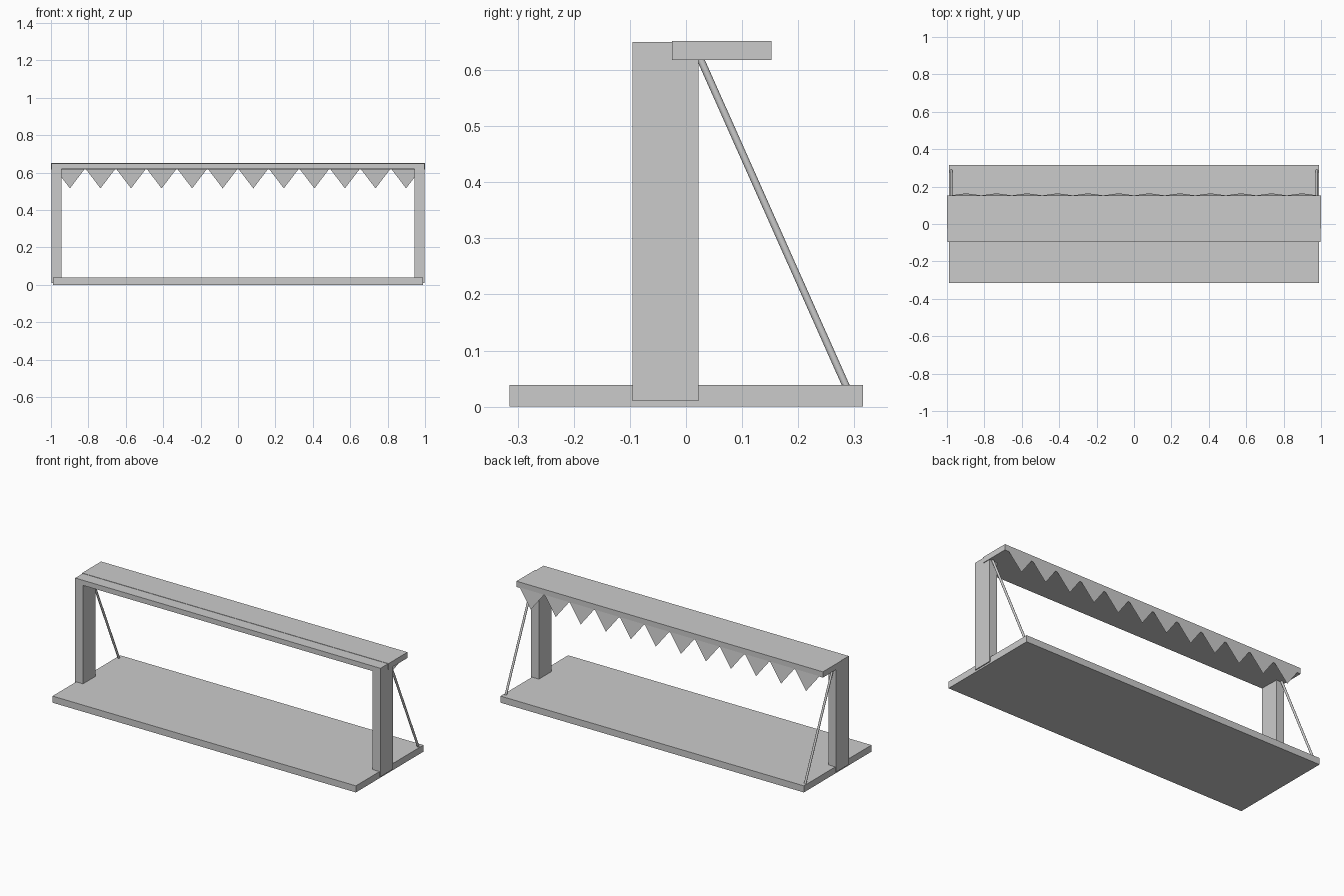
import bpy, bmesh, math
from mathutils import Vector

if "Cube" in bpy.data.objects:
    bpy.data.objects.remove(bpy.data.objects["Cube"])


def make_object(name, bm):
    bmesh.ops.recalc_face_normals(bm, faces=bm.faces)
    me = bpy.data.meshes.new(name)
    bm.to_mesh(me)
    bm.free()
    ob = bpy.data.objects.new(name, me)
    bpy.context.collection.objects.link(ob)
    return ob


def extrude_xz(name, profile, y0, y1):
    """Extrude an x/z outline from y0 to y1."""
    bm = bmesh.new()
    face = bm.faces.new([bm.verts.new((x, y0, z)) for x, z in profile])
    ext = bmesh.ops.extrude_face_region(bm, geom=[face])
    verts = [g for g in ext["geom"] if isinstance(g, bmesh.types.BMVert)]
    bmesh.ops.translate(bm, verts=verts, vec=(0, y1 - y0, 0))
    return make_object(name, bm)


def slab(name, half_x, y0, y1, z0, z1):
    return extrude_xz(name, [(-half_x, z0), (half_x, z0), (half_x, z1), (-half_x, z1)], y0, y1)


# Base board and overhanging top shelf
slab("base_board", 0.99, -0.315, 0.315, 0.0, 0.039)
slab("top_shelf", 1.0, -0.025, 0.152, 0.618, 0.652)

# Posts and crossbeam as one upside-down U
O, I = 0.996, 0.945
extrude_xz("post_frame", [(-O, 0.01), (-I, 0.01), (-I, 0.62), (I, 0.62),
                          (I, 0.01), (O, 0.01), (O, 0.65), (-O, 0.65)], -0.095, 0.022)

# Round diagonal braces at each end
for side, sx in (("left", -1), ("right", 1)):
    a = Vector((sx * 0.977, 0.0175, 0.638))
    b = Vector((sx * 0.977, 0.291, 0.024))
    d = b - a
    bpy.ops.mesh.primitive_cylinder_add(vertices=24, radius=0.0065, depth=d.length,
                                        location=(a + b) / 2,
                                        rotation=d.to_track_quat("Z", "Y").to_euler())
    brace = bpy.context.object
    brace.name = side + "_brace"
    bpy.ops.object.shade_smooth_by_angle(angle=math.radians(40))

# Row of thin pennants hanging from the back edge of the shelf
bm = bmesh.new()
pitch, half = 0.1634, 0.080
for i in range(12):
    cx = (i - 5.5) * pitch
    pts = [(cx - half, 0.153, 0.621), (cx + half, 0.153, 0.621), (cx, 0.164, 0.516)]
    bm.faces.new([bm.verts.new(p) for p in pts])
make_object("pennants", bm)
